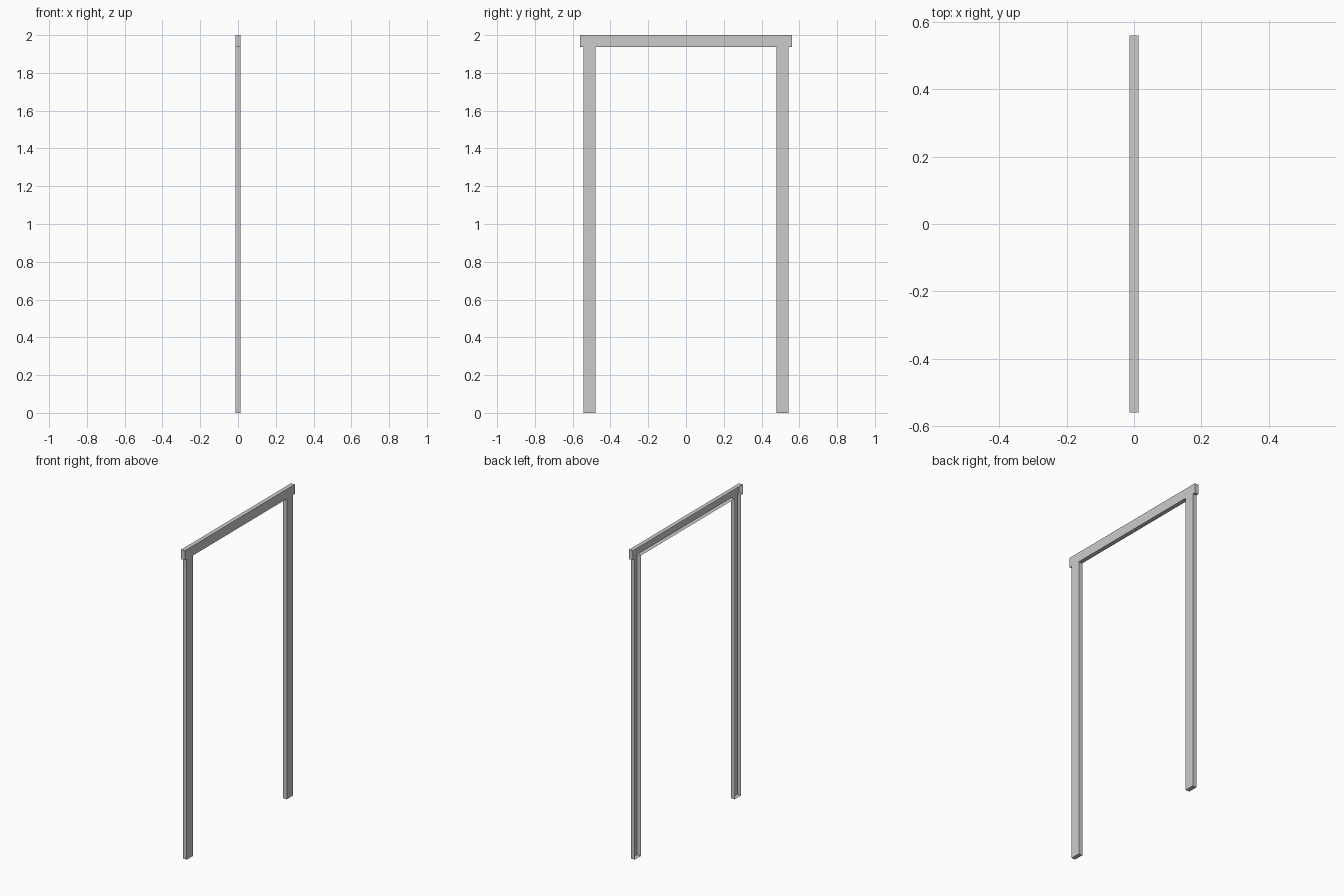
import bpy
import bmesh

if "Cube" in bpy.data.objects:
    bpy.data.objects.remove(bpy.data.objects["Cube"])

FRONT_X, BACK_X = 0.0135, -0.0135   # casing depth; the -x side is open
BEAM_Y, BEAM_Z, TOP = 0.56, 1.938, 2.0
LEG_OUT, LEG_IN = 0.542, 0.478

# Half outline of the door casing, from top corner down and round the leg
half = [(BEAM_Y, TOP), (BEAM_Y, BEAM_Z), (LEG_OUT, BEAM_Z),
        (LEG_OUT, 0), (LEG_IN, 0), (LEG_IN, BEAM_Z)]
outline = half + [(-y, z) for y, z in reversed(half)]

bm = bmesh.new()
front = [bm.verts.new((FRONT_X, y, z)) for y, z in outline]
back = [bm.verts.new((BACK_X, y, z)) for y, z in outline]

# Flat face of the casing: head board and two legs as one surface
face = bm.faces.new(front)
face.normal_update()
if face.normal.x < 0:
    face.normal_flip()

# Thin side walls round the outline, leaving the rear open
n = len(outline)
for i in range(n):
    j = (i + 1) % n
    bm.faces.new((front[i], front[j], back[j], back[i]))
bmesh.ops.recalc_face_normals(bm, faces=bm.faces)
face.normal_update()
if face.normal.x < 0:
    bmesh.ops.reverse_faces(bm, faces=bm.faces)

mesh = bpy.data.meshes.new("door_casing")
bm.to_mesh(mesh)
bm.free()
bpy.context.collection.objects.link(bpy.data.objects.new("door_casing", mesh))
